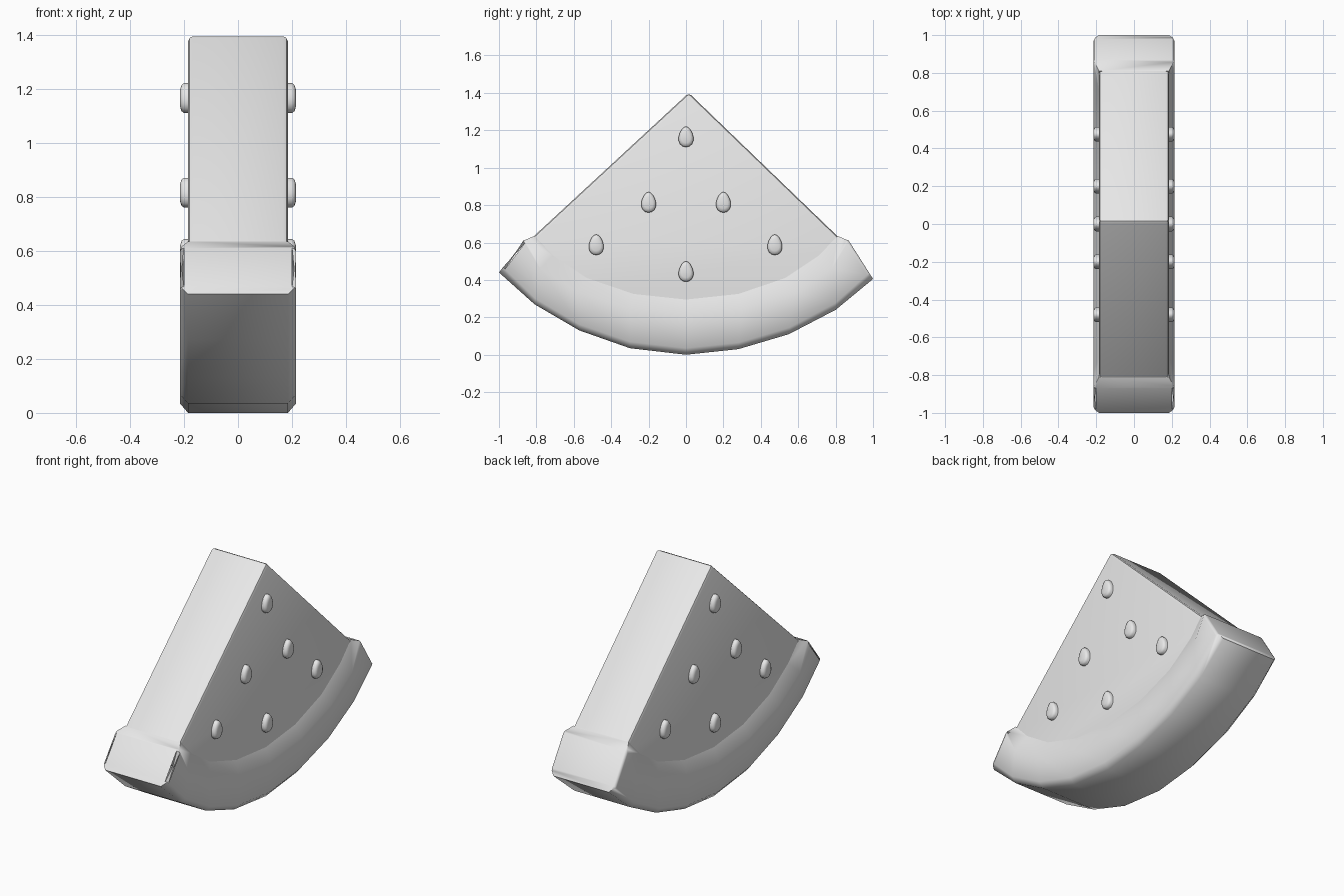
import bpy, bmesh
from math import radians, sin, cos, pi

cube = bpy.data.objects.get("Cube")
if cube:
    bpy.data.objects.remove(cube, do_unlink=True)

GREY = (0.8, 0.8, 0.8, 1.0)
mat = bpy.data.materials.new("plain grey")
mat.use_nodes = True
mat.diffuse_color = GREY
mat.node_tree.nodes["Principled BSDF"].inputs["Base Color"].default_value = GREY


def finish(bm, name, angle):
    """Turn a bmesh into a smooth object with sharp creases."""
    bmesh.ops.recalc_face_normals(bm, faces=bm.faces)
    mesh = bpy.data.meshes.new(name)
    bm.to_mesh(mesh)
    bm.free()
    mesh.materials.append(mat)
    mesh.set_sharp_from_angle(angle=radians(angle))
    obj = bpy.data.objects.new(name, mesh)
    bpy.context.collection.objects.link(obj)
    return obj


def loft(bm, rings):
    """Skin closed rings of equal length and return the vertex rings."""
    loops = [[bm.verts.new(p) for p in ring] for ring in rings]
    n = len(loops[0])
    for a, b in zip(loops, loops[1:]):
        for i in range(n):
            j = (i + 1) % n
            bm.faces.new((a[i], a[j], b[j], b[i])).smooth = True
    return loops


# Rind: curves in (y, z) at matching stations along the arc
outer = [(-1, .44), (-.81, .27), (-.57, .13), (-.3, .035), (0, 0),
         (.28, .03), (.55, .11), (.8, .24), (1, .405)]
half_inner = [(.81, .635), (.71, .53), (.53, .41), (.28, .325), (0, .295)]
half_shoulder = [(.87, .61), (.78, .46), (.58, .335), (.3, .25), (0, .22)]


def mirrored(half):
    return [(-y, z) for y, z in half] + half[-2::-1]


inner, shoulder = mirrored(half_inner), mirrored(half_shoulder)
FLESH, RIND = 0.185, 0.215

rings = []
for i, s, o in zip(inner, shoulder, outer):
    low = [o[k] + (s[k] - o[k]) * 0.16 for k in (0, 1)]
    side = [(FLESH, *i), (RIND, *s), (RIND, *low), (FLESH, *o)]
    rings.append(side + [(-x, y, z) for x, y, z in reversed(side)])

bm = bmesh.new()
loops = loft(bm, rings)
rims = []
for ring in (loops[0], loops[-1]):
    caps = [bm.faces.new((ring[k], ring[k + 1], ring[6 - k], ring[7 - k]))
            for k in range(3)]
    caps[0].smooth = True
    rims += [e for f in caps[1:2] for e in f.edges
             if any(g not in caps for g in e.link_faces)]
bmesh.ops.bevel(bm, geom=rims, offset=0.015, segments=2,
                affect='EDGES', profile=0.5, clamp_overlap=True)
finish(bm, "rind", 52)

# Flesh: thick wedge whose round base is buried in the rind
wedge = [(.015, 1.4), (.85, .595)] + shoulder[-2:0:-1] + [(-.85, .6)]
bm = bmesh.new()
ends = loft(bm, [[(x, y, z) for y, z in wedge] for x in (-FLESH, FLESH)])
for ring in ends:
    bm.faces.new(ring)
slants = [e for e in bm.edges
          if max(v.co.z for v in e.verts) > 1.3]
bmesh.ops.bevel(bm, geom=slants, offset=0.018, segments=2,
                affect='EDGES', profile=0.5)
finish(bm, "flesh", 25)

# Seeds: flattened drops on both cut faces
spots = [(0, 1.165), (-.2, .815), (.2, .815), (-.48, .588), (.475, .588), (0, .445)]
layers = [(.175, 1), (.2, 1), (.209, .88), (.214, .6)]
for side, label in ((1, "left"), (-1, "right")):
    for number, (y, z) in enumerate(spots, 1):
        rings = []
        for x, size in layers:
            ring = []
            for k in range(16):
                a = 2 * pi * k / 16
                width = 0.039 * (1 - 0.22 * sin(a))
                ring.append((side * x, y + size * width * cos(a),
                             z + size * 0.055 * sin(a)))
            rings.append(ring)
        bm = bmesh.new()
        loops = loft(bm, rings)
        bm.faces.new(loops[0])
        bm.faces.new(loops[-1]).smooth = True
        finish(bm, f"{label}_seed_{number}", 60)
